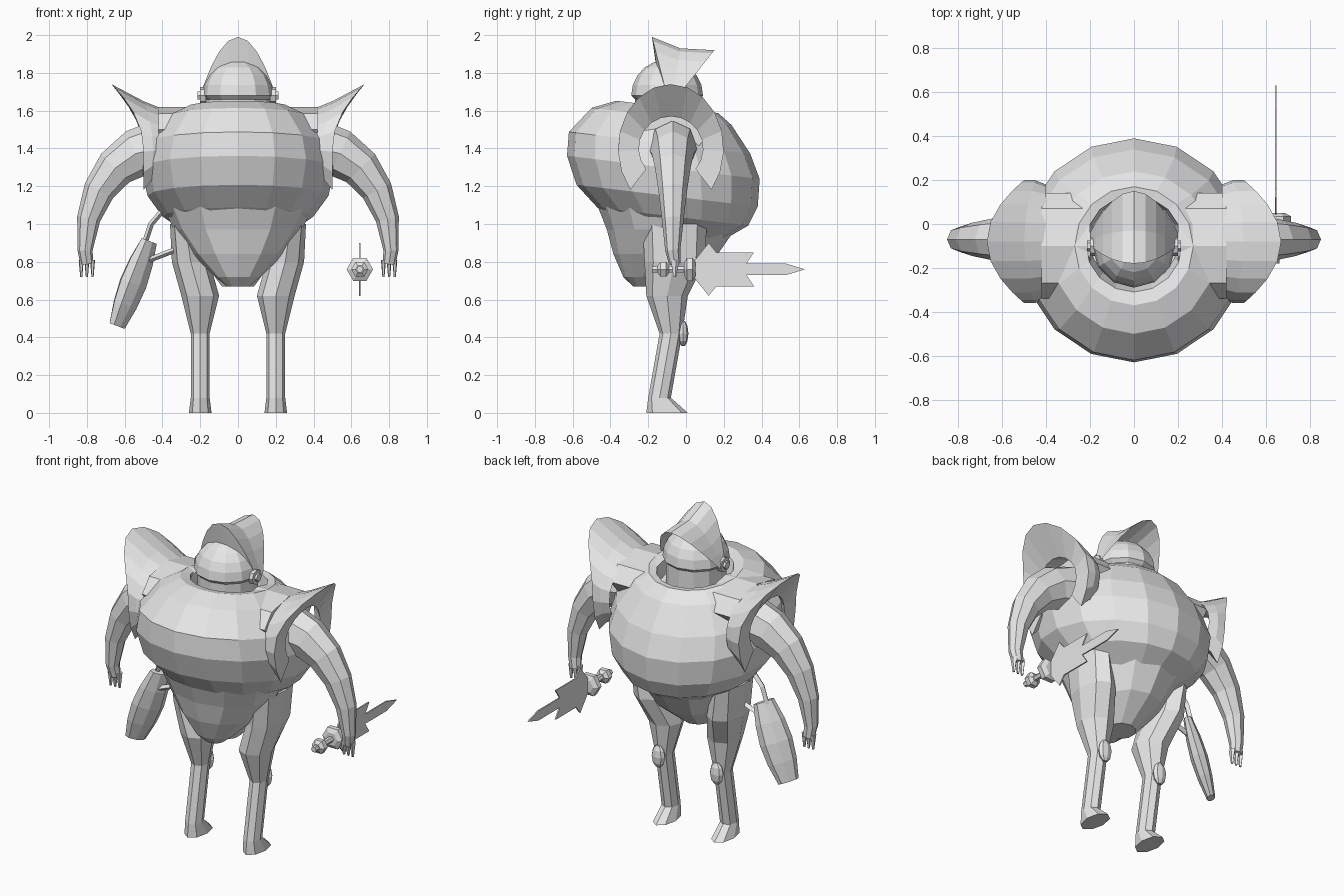
import bpy, bmesh
from math import sin, cos, pi, radians
from mathutils import Vector

cube = bpy.data.objects.get("Cube")
if cube:
    bpy.data.objects.remove(cube)

grey = bpy.data.materials.new("plain_grey")
grey.use_nodes = True
tone = (.8, .8, .8, 1)
grey.diffuse_color = tone
grey.node_tree.nodes["Principled BSDF"].inputs["Base Color"].default_value = tone

X, Y, Z = Vector((1, 0, 0)), Vector((0, 1, 0)), Vector((0, 0, 1))


def loft(name, rings, mirror=False):
    """Skin closed rings of equal length and cap both ends."""
    bm = bmesh.new()
    loops = [[bm.verts.new(point) for point in ring] for ring in rings]
    for low, high in zip(loops, loops[1:]):
        for i in range(len(low)):
            bm.faces.new((low[i - 1], low[i], high[i], high[i - 1]))
    bm.faces.new(loops[0])
    bm.faces.new(loops[-1])
    bmesh.ops.recalc_face_normals(bm, faces=bm.faces)
    mesh = bpy.data.meshes.new(name)
    bm.to_mesh(mesh)
    bm.free()
    mesh.materials.append(grey)
    obj = bpy.data.objects.new(name, mesh)
    bpy.context.collection.objects.link(obj)
    if mirror:
        obj.modifiers.new("Mirror", 'MIRROR')


def ellipse(center, across, deep, sides, turn=0):
    angles = [2 * pi * (i + turn) / sides for i in range(sides)]
    return [center + across * sin(angle) + deep * cos(angle) for angle in angles]


def sweep(name, path, sides=8, mirror=False, level=False, turn=0):
    """Tube through stations of x, y, z, radius across and radius deep."""
    points = [Vector(station[:3]) for station in path]
    rings = []
    for i, (point, station) in enumerate(zip(points, path)):
        ahead = points[min(i + 1, len(points) - 1)]
        behind = points[max(i - 1, 0)]
        along = Z if level else (ahead - behind).normalized()
        side = Z if abs(along.y) > .9 else Y
        across = along.cross(side).normalized()
        deep = across.cross(along)
        rings.append(ellipse(point, across * station[3], deep * station[4], sides, turn))
    loft(name, rings, mirror)


def body(name, stations, sides, depth=1.0, tilt=0.0):
    """Stacked rings of middle y, z and half width, rising toward the front."""
    front = (Z * tilt - Y) * depth
    loft(name, [ellipse(Vector((0, y, z)), X * width, front * width, sides)
                for y, z, width in stations])


def fractions(steps):
    return [i / steps for i in range(steps + 1)]


# Hunched barrel torso with a sunken neck opening
body("torso", [
    (-.08, 1.52, .2), (-.09, 1.61, .22), (-.1, 1.62, .27), (-.13, 1.57, .37),
    (-.14, 1.43, .48), (-.12, 1.3, .51), (-.1, 1.15, .48), (-.07, 1.04, .4),
    (-.07, .9, .2),
], sides=16, tilt=.12)

# Broad shoulders under the guards
sweep("shoulder", [(x, -.1, 1.5, .12, .24) for x in (.2, .42)], mirror=True)

# Belly tapering down between the legs, and the pelvis behind it
body("belly", [
    (-.13, 1.1, .4), (-.13, .97, .34), (-.18, .84, .24), (-.23, .72, .12), (-.23, .67, .06),
], sides=12, depth=.85)
body("pelvis", [(0, 1, .28), (-.05, .8, .19), (-.12, .67, .09)], sides=10)

# Head dome on a short neck
dome_radius, dome_y, dome_z = .19, -.1, 1.68
dome = [(dome_y, 1.5, .17), (dome_y, 1.66, .17)]
for angle in range(0, 90, 17):
    height = radians(angle)
    dome.append((dome_y, dome_z + dome_radius * sin(height), dome_radius * cos(height)))
body("head", dome, sides=12)

# Peaked hood closed against the brow: front edge, crease, back edge, brow line
hood_edges = ((-.03, -.08, .31), (0, .04, .25), (.03, .19, .24), (-.03, -.06, .17))
hood = []
for step in fractions(12):
    across = sin(pi * (step - .5))
    rise = 1 - across ** 2
    hood.append([Vector((.2 * across, base - .07 + reach * rise, dome_z + height * rise))
                 for base, reach, height in hood_edges])
loft("hood", hood)


# Ear discs with a bolt on each
def ear(name, start, end, radius, sides):
    sweep(name, [(x, dome_y, dome_z, radius, radius) for x in (start, end)], sides, mirror=True)


ear("ear_disc", .17, .2, .045, 8)
ear("ear_bolt", .2, .215, .025, 6)

# Flared shoulder guards arching over the arms
guard = []
for step in fractions(14):
    angle = radians(130) * (2 * step - 1)
    side, up = sin(angle), cos(angle)
    flare = max(up, 0) ** 2
    sections = (
        (.4, .26, .21),
        (.45 + .05 * flare, .28, .25),
        (.5 + .17 * flare, .28, .34),
        (.5 + .03 * flare, .17, .17),
    )
    guard.append([Vector((x, -.08 + deep * side, 1.4 + tall * up)) for x, deep, tall in sections])
loft("shoulder_guard", guard, mirror=True)

# Long bowed arms, tapering along a quarter ellipse to the hands
arm = []
for step in fractions(5):
    bend = step * pi / 2
    arm.append((.42 + .39 * sin(bend), -.07, .86 + .54 * cos(bend),
                .15 - .11 * step, .13 - .09 * step))
arm.append((.8, -.06, .79, .035, .03))
sweep("arm", arm, mirror=True)

# Claw fingers
for finger, offset in (("inner", -.03), ("middle", 0), ("outer", .03)):
    x = .8 + offset
    sweep(finger + "_finger", [(x, -.06, .81, .014, .025), (x, -.06, .72, .006, .008)],
          sides=5, mirror=True)

# Legs ending in wedge feet
sweep("leg", [
    (.2, -.1, 0, .06, .11),
    (.2, -.14, .08, .05, .06),
    (.2, -.08, .42, .05, .06),
    (.2, -.1, .62, .1, .11),
    (.25, -.06, .8, .1, .16),
    (.28, -.06, 1, .08, .17),
], mirror=True, level=True)

# Faceted pad behind each knee
pad = []
for angle in range(20, 180, 35):
    swell = sin(radians(angle))
    pad.append((.2, -.015, .42 - .07 * cos(radians(angle)), .045 * swell, .028 * swell))
sweep("knee_pad", pad, mirror=True, level=True)

# Flat hanging pouch turned a quarter outward, with its strap and bracket
hang = Vector((-.17, 0, -.45))
outward = Y.cross(hang).normalized()
wide, thin = (outward - Y).normalized(), (outward + Y).normalized()
pouch = []
for step in fractions(4):
    swell = sin(pi * step)
    center = Vector((-.47, -.09, .91)) + hang * step
    pouch.append(ellipse(center, wide * (.06 + .035 * swell), thin * (.025 + .025 * swell), 8))
loft("pouch", pouch)
strap = ((-.4, 1.07), (-.46, 1), (-.5, .88))
bracket = ((-.34, .86), (-.47, .81))
for name, line in (("pouch_strap", strap), ("pouch_bracket", bracket)):
    sweep(name, [(x, -.09, z, .015, .02) for x, z in line], sides=4)

# Sword pointing backward from the left hand
sword_x, sword_z = .645, .76


def sword_bead(name, middle, reach, radius, taper):
    """Six-sided piece on the sword's axis, narrowing toward both ends."""
    stations = ((-reach, radius * taper), (-reach / 2, radius),
                (reach / 2, radius), (reach, radius * taper))
    sweep(name, [(sword_x, middle + shift, sword_z, size, size) for shift, size in stations],
          sides=6, turn=.5)


sword_bead("sword_grip", -.07, .11, .018, 1)
sword_bead("sword_pommel", -.12, .03, .045, .5)
sword_bead("sword_guard", .02, .03, .07, .6)

# Flat barbed blade, the same above and below its axis
upper = [(.04, .04), (.12, .14), (.16, .09), (.36, .09), (.32, .03), (.53, .03)]
outline = upper + [(.63, 0)] + [(y, -rise) for y, rise in reversed(upper)]
loft("sword_blade", [[Vector((sword_x + half, y, sword_z + rise)) for y, rise in outline]
                     for half in (-.004, .004)])
